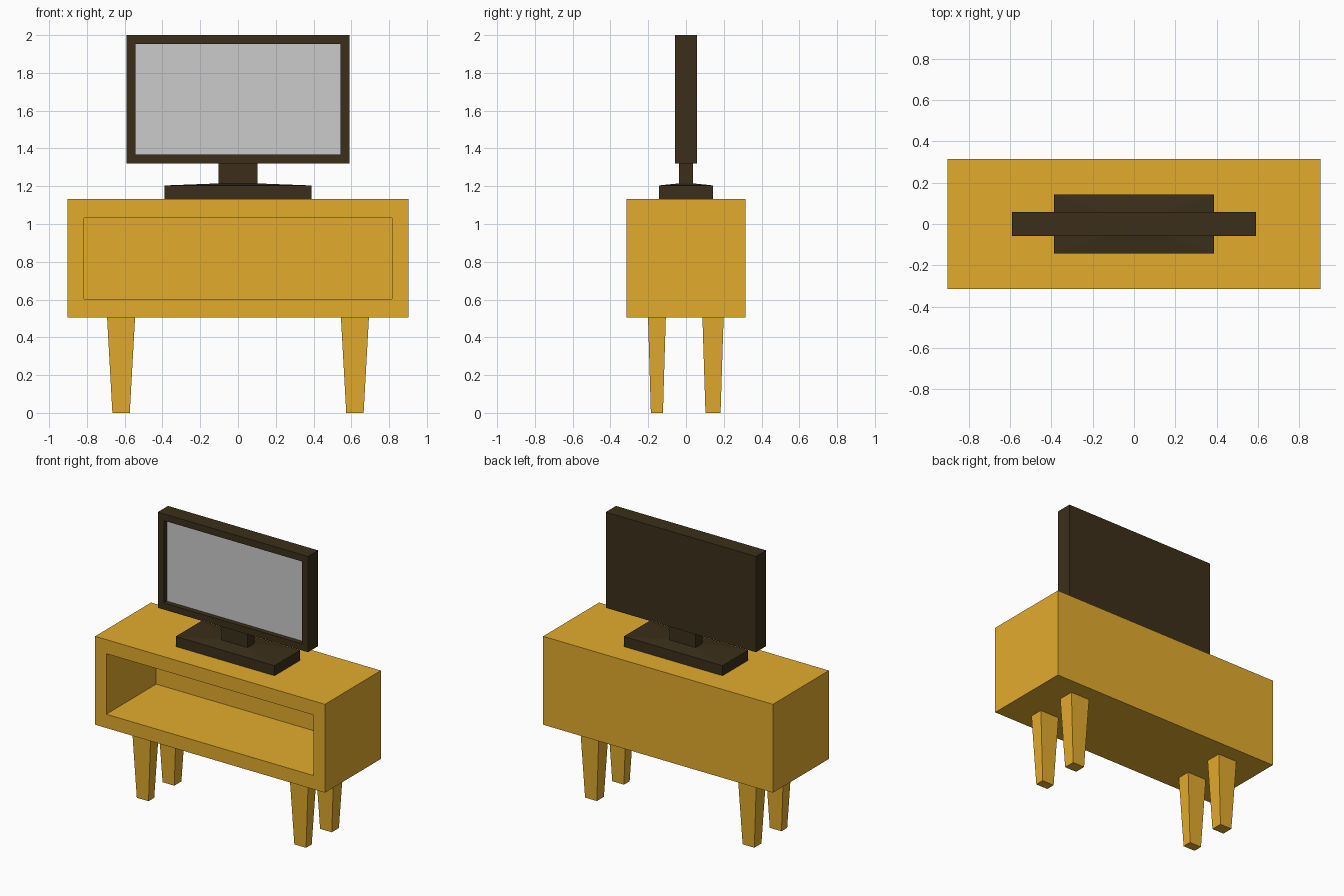
import bpy, bmesh

if "Cube" in bpy.data.objects:
    bpy.data.objects.remove(bpy.data.objects["Cube"])


def material(name, rgb):
    m = bpy.data.materials.new(name)
    m.diffuse_color = (*rgb, 1)
    m.use_nodes = True
    m.node_tree.nodes["Principled BSDF"].inputs["Base Color"].default_value = m.diffuse_color
    return m


wood = material("wood", (0.768, 0.407, 0.027))
dark = material("dark_plastic", (0.045, 0.028, 0.01))


def finish(name, bm, mat=None):
    bmesh.ops.recalc_face_normals(bm, faces=bm.faces)
    me = bpy.data.meshes.new(name)
    bm.to_mesh(me)
    bm.free()
    ob = bpy.data.objects.new(name, me)
    bpy.context.collection.objects.link(ob)
    if mat:
        me.materials.append(mat)
    return ob


def loft(name, sections, mat, cx=0, cy=0):
    """Closed solid through rectangles given as (z, half_x, half_y)."""
    bm = bmesh.new()
    rings = [[bm.verts.new((cx + sx * hx, cy + sy * hy, z))
              for sx, sy in ((-1, -1), (1, -1), (1, 1), (-1, 1))]
             for z, hx, hy in sections]
    for a, b in zip(rings, rings[1:]):
        for i in range(4):
            j = (i + 1) % 4
            bm.faces.new((a[i], a[j], b[j], b[i]))
    bm.faces.new(rings[0][::-1])
    bm.faces.new(rings[-1])
    return finish(name, bm, mat)


def recessed_box(name, hx, hy, z0, z1, opening, depth, mat):
    """Box whose front face is inset to opening (half_x, z0, z1) and pushed back."""
    bm = bmesh.new()
    bmesh.ops.create_cube(bm, size=2)
    for v in bm.verts:
        v.co = (v.co.x * hx, v.co.y * hy, z1 if v.co.z > 0 else z0)
    bm.normal_update()
    front = min(bm.faces, key=lambda f: f.normal.y)
    bmesh.ops.inset_individual(bm, faces=[front], thickness=0.02)
    ox, oz0, oz1 = opening
    mid = (z0 + z1) / 2
    for v in front.verts:
        v.co.x = ox if v.co.x > 0 else -ox
        v.co.z = oz1 if v.co.z > mid else oz0
    back = bmesh.ops.extrude_discrete_faces(bm, faces=[front])["faces"][0]
    for v in back.verts:
        v.co.y += depth
    return finish(name, bm, mat)


# Cabinet with open shelf
recessed_box("cabinet", 0.903, 0.314, 0.504, 1.132, (0.815, 0.602, 1.032), 0.56, wood)

# Tapered legs: the back pair is a little deeper than the front pair
for row, cy, top_y, foot_y in (("front", -0.154, 0.047, 0.032),
                               ("back", 0.143, 0.056, 0.04)):
    for side, s in (("left", -1), ("right", 1)):
        loft(f"{row}_{side}_leg", [(0, 0.046, foot_y), (0.504, 0.074, top_y)],
             wood, s * 0.619, cy)

# Television stand: slab, gently sloped top and neck
loft("television_stand", [(1.132, 0.388, 0.144), (1.204, 0.388, 0.144),
                          (1.215, 0.102, 0.038), (1.32, 0.102, 0.038)], dark)

# Television housing with recessed front
recessed_box("television_frame", 0.59, 0.057, 1.32, 2.0, (0.543, 1.367, 1.952), 0.036, dark)

# Grey screen panel seated in the recess
bm = bmesh.new()
bm.faces.new([bm.verts.new((x, -0.022, z)) for x, z in
              ((-0.543, 1.367), (0.543, 1.367), (0.543, 1.952), (-0.543, 1.952))])
screen = finish("screen", bm)
if screen.data.polygons[0].normal.y > 0:
    screen.data.flip_normals()
